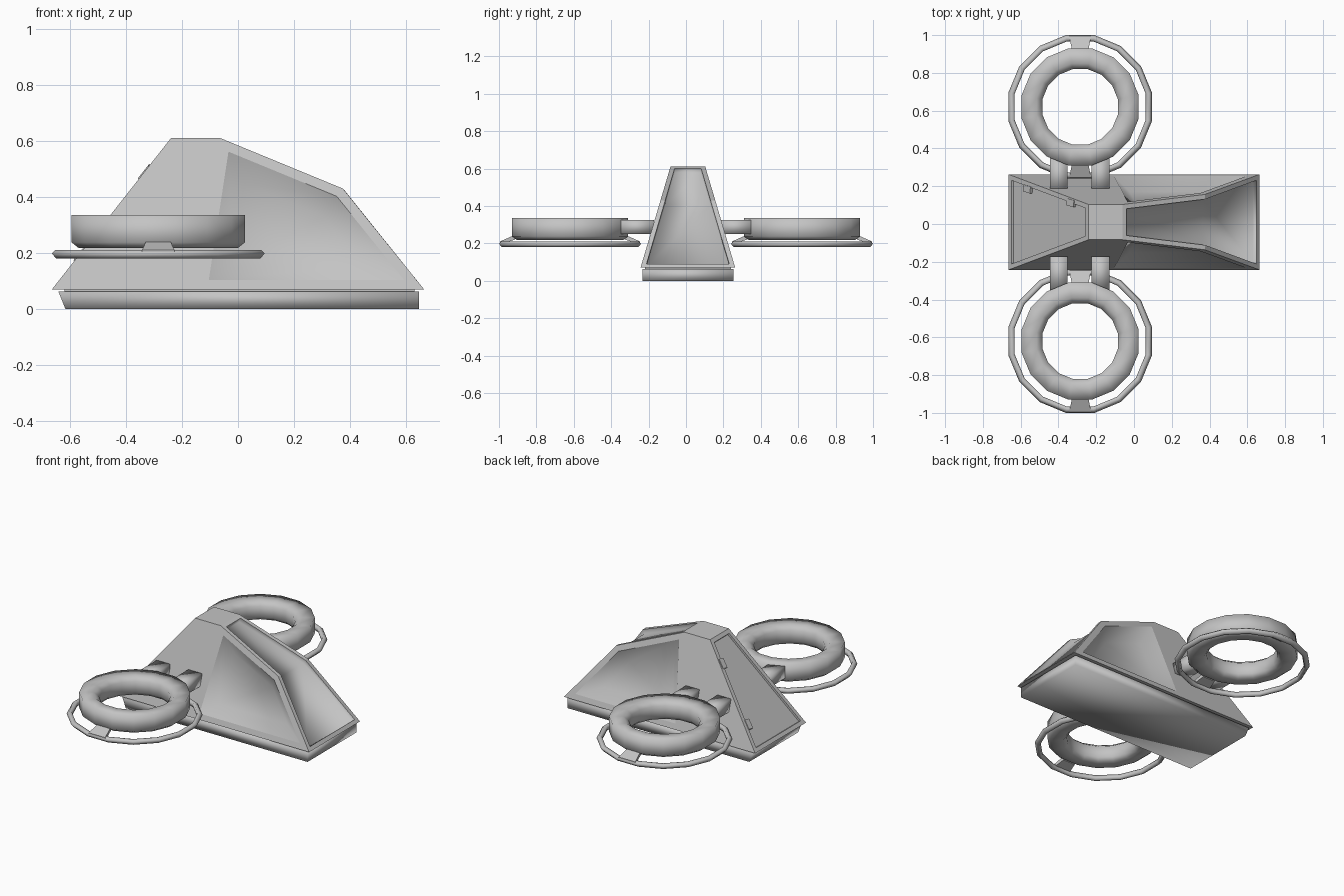
import bpy, bmesh, math
from mathutils import Vector

cube = bpy.data.objects.get("Cube")
if cube:
    bpy.data.objects.remove(cube, do_unlink=True)

GREY = bpy.data.materials.new("hull_grey")
GREY.use_nodes = True
GREY.diffuse_color = (0.55, 0.55, 0.55, 1)
GREY.node_tree.nodes["Principled BSDF"].inputs["Base Color"].default_value = GREY.diffuse_color

MID_Y = 0.01            # cabin centre line
POD_X, POD_Y = -0.285, 0.62
SIDES = 16


def finish(name, bm, smooth=False):
    bmesh.ops.recalc_face_normals(bm, faces=bm.faces)
    if smooth:
        for f in bm.faces:
            f.smooth = True
    mesh = bpy.data.meshes.new(name)
    bm.to_mesh(mesh)
    bm.free()
    mesh.materials.append(GREY)
    obj = bpy.data.objects.new(name, mesh)
    bpy.context.collection.objects.link(obj)


def loft(name, a, b, smooth=False):
    """Solid between two matching cross-sections."""
    bm = bmesh.new()
    va = [bm.verts.new(p) for p in a]
    vb = [bm.verts.new(p) for p in b]
    bm.faces.new(va)
    bm.faces.new(vb[::-1])
    n = len(va)
    for i in range(n):
        j = (i + 1) % n
        bm.faces.new((va[j], va[i], vb[i], vb[j]))
    finish(name, bm, smooth)


def box(name, x, y, z, smooth=False):
    ring = lambda h: [(x[0], y[0], h), (x[1], y[0], h), (x[1], y[1], h), (x[0], y[1], h)]
    loft(name, ring(z[0]), ring(z[1]), smooth)


def lathe(name, profile, center_y):
    """Closed (radius, height) profile turned round a pod's axis."""
    bm = bmesh.new()
    rings = []
    grow = 1 / math.cos(math.pi / SIDES)
    for k in range(SIDES):
        a = 2 * math.pi * (k + 0.5) / SIDES
        rings.append([bm.verts.new((POD_X + r * grow * math.cos(a),
                                    center_y + r * grow * math.sin(a), z))
                      for r, z in profile])
    n = len(profile)
    for k in range(SIDES):
        p, q = rings[k], rings[(k + 1) % SIDES]
        for i in range(n):
            j = (i + 1) % n
            bm.faces.new((p[i], q[i], q[j], p[j]))
    finish(name, bm, smooth=True)


def half_width(z):
    return 0.253 - (z - 0.07) * 0.296


# Cabin: tapered shell with recessed windows, windscreen and door
def build_cabin():
    bm = bmesh.new()
    outline = [(-0.665, 0.07), (-0.145, 0.07), (0.665, 0.07),
               (0.375, 0.43), (-0.062, 0.61), (-0.24, 0.61)]
    right, left = [[bm.verts.new((x, MID_Y + s * half_width(z), z)) for x, z in outline]
                   for s in (-1, 1)]
    windows = []
    for v in (right, left):
        bm.faces.new((v[0], v[1], v[4], v[5]))
        windows.append(bm.faces.new((v[1], v[2], v[3], v[4])))
    span = []
    for i in range(6):
        j = (i + 1) % 6
        span.append(bm.faces.new((right[i], left[i], left[j], right[j])))
    bmesh.ops.recalc_face_normals(bm, faces=bm.faces)
    # (faces, frame width, recess wall slope, recess depth)
    for faces, frame, taper, depth in ((windows, 0.035, 0.07, 0.065),
                                       (span[2:4], 0.025, 0.002, 0.025),
                                       ([span[5]], 0.025, 0.002, 0.012)):
        bmesh.ops.inset_region(bm, faces=faces, thickness=frame, use_even_offset=True)
        walls = bmesh.ops.inset_region(bm, faces=faces, thickness=taper, depth=-depth,
                                       use_even_offset=True)["faces"]
        if depth > 0.02:
            for f in list(walls) + list(faces):
                f.smooth = True
    finish("cabin", bm)


build_cabin()

# Base slab under the cabin, raked at the rear
slab = [(-0.642, 0.062), (-0.617, 0), (0.647, 0), (0.647, 0.062)]
loft("base_slab", [(x, MID_Y - 0.243, z) for x, z in slab],
     [(x, MID_Y + 0.243, z) for x, z in slab], smooth=True)
box("cabin_neck", (-0.62, 0.63), (MID_Y - 0.23, MID_Y + 0.23), (0.055, 0.072))

# Door hinges on the sloping rear wall, aligned with the door's edge
slope = Vector((0.425, 0, 0.54)).normalized()
normal = Vector((-slope.z, 0, slope.x))
edge = (slope + Vector((0, -0.19, 0))).normalized()
across = normal.cross(edge)
for name, x, y in (("lower_hinge", -0.565, 0.185), ("upper_hinge", -0.335, 0.112)):
    c = Vector((x, y, 0.07 + (x + 0.665) * 0.54 / 0.425))
    plate = [c + edge * u * 0.03 + across * w * 0.018
             for u, w in ((-1, -1), (1, -1), (1, 1), (-1, 1))]
    loft(name, [p - normal * 0.012 for p in plate], [p + normal * 0.004 for p in plate])

# Ducted pods on both flanks
duct = [(0.31, 0.335), (0.31, 0.238), (0.285, 0.218), (0.22, 0.218),
        (0.2, 0.24), (0.2, 0.31), (0.23, 0.335)]
guard = [(0.38, 0.198), (0.368, 0.21), (0.352, 0.21),
         (0.347, 0.195), (0.352, 0.18), (0.365, 0.18)]
for side, s in (("left", 1), ("right", -1)):
    cy = s * POD_Y
    lathe(side + "_duct", duct, cy)
    lathe(side + "_guard_ring", guard, cy)
    # Brackets joining the guard ring to the duct
    for place, d in (("outer", s), ("inner", -s)):
        def section(r, w, z0, z1):
            return [(POD_X + u * w, cy + d * r, z) for u, z in
                    ((-1, z0), (1, z0), (1, z1), (-1, z1))]
        loft(f"{side}_{place}_bracket", section(0.375, 0.058, 0.192, 0.21),
             section(0.295, 0.042, 0.22, 0.245))
    # Twin arms from cabin to duct
    for place, x in (("rear", -0.398), ("front", -0.178)):
        box(f"{side}_{place}_arm", (x - 0.047, x + 0.047),
            sorted((s * 0.172, s * 0.35)), (0.25, 0.325), smooth=True)
